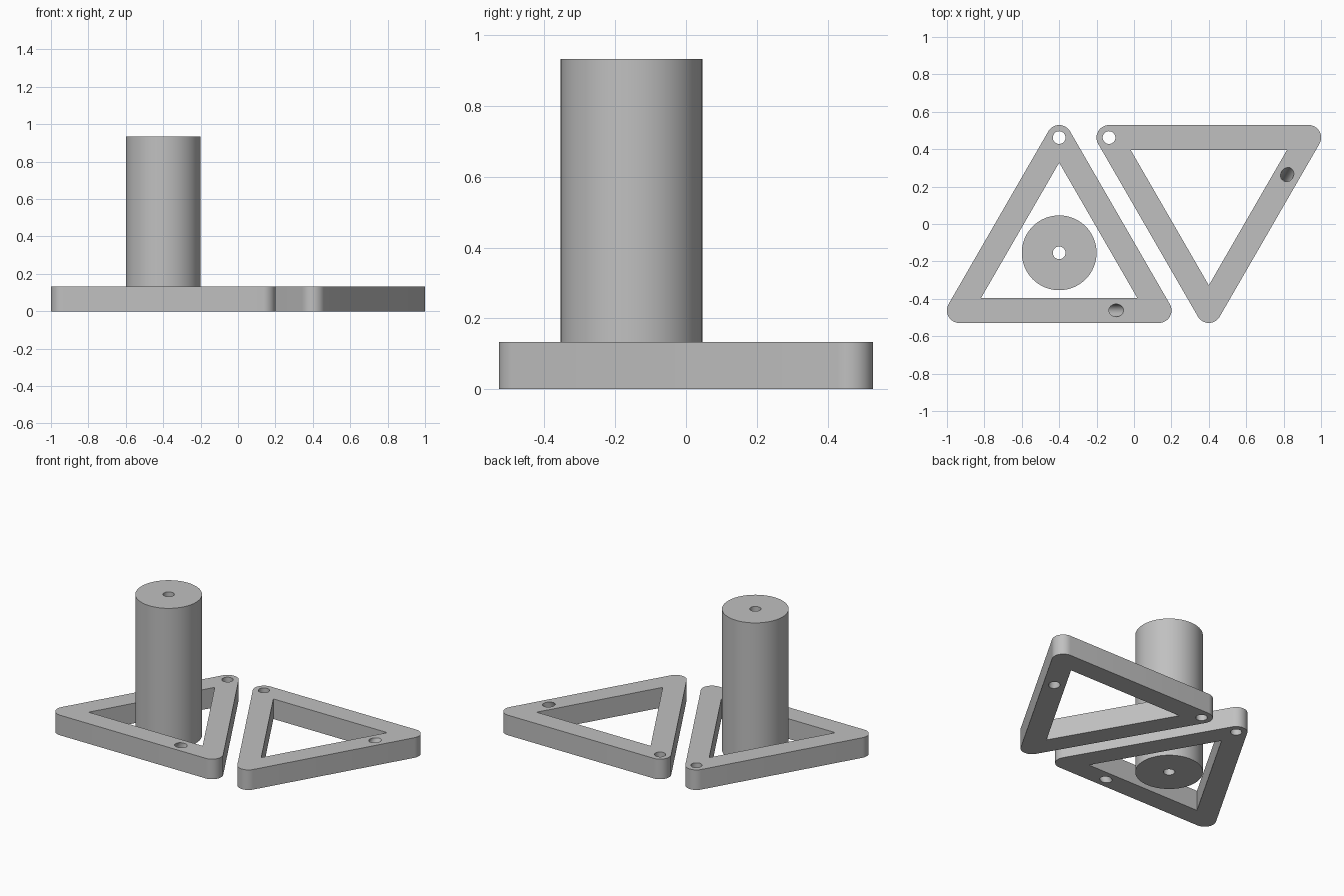
import bpy, bmesh, math
from mathutils import Matrix, Vector

HEIGHT = 0.133      # frame thickness
ROUND = 0.067       # half the bar width and corner radius
HOLE = 0.034        # pin hole radius
CORNER = 0.616      # centre of frame to corner pin

cube = bpy.data.objects.get("Cube")
if cube:
    bpy.data.objects.remove(cube, do_unlink=True)

grey = bpy.data.materials.new("plain grey")
grey.use_nodes = True
grey.diffuse_color = (0.53, 0.53, 0.53, 1)
grey.node_tree.nodes["Principled BSDF"].inputs["Base Color"].default_value = grey.diffuse_color


def add_object(name, bm):
    mesh = bpy.data.meshes.new(name)
    bmesh.ops.recalc_face_normals(bm, faces=bm.faces)
    bm.to_mesh(mesh)
    bm.free()
    mesh.materials.append(grey)
    obj = bpy.data.objects.new(name, mesh)
    bpy.context.collection.objects.link(obj)
    return obj


def prism(name, outline, bottom, top):
    bm = bmesh.new()
    face = bm.faces.new([bm.verts.new((x, y, bottom)) for x, y in outline])
    extruded = bmesh.ops.extrude_face_region(bm, geom=[face])["geom"]
    verts = [v for v in extruded if isinstance(v, bmesh.types.BMVert)]
    bmesh.ops.translate(bm, verts=verts, vec=(0, 0, top - bottom))
    return add_object(name, bm)


def cylinder(name, radius, depth, matrix, segments=32):
    bm = bmesh.new()
    bmesh.ops.create_cone(bm, cap_ends=True, segments=segments, radius1=radius,
                          radius2=radius, depth=depth, matrix=matrix)
    return add_object(name, bm)


def polar(radius, degrees):
    a = math.radians(degrees)
    return Vector((radius * math.cos(a), radius * math.sin(a)))


def cut(obj, cutters):
    # Bake the cuts, then discard the cutters
    for cutter in cutters:
        cutter.hide_render = True
        mod = obj.modifiers.new("cut", 'BOOLEAN')
        mod.operation = 'DIFFERENCE'
        mod.solver = 'EXACT'
        mod.object = cutter
    graph = bpy.context.evaluated_depsgraph_get()
    mesh = bpy.data.meshes.new_from_object(obj.evaluated_get(graph))
    obj.modifiers.clear()
    obj.data = mesh
    for cutter in cutters:
        bpy.data.objects.remove(cutter, do_unlink=True)
    bpy.ops.object.select_all(action='DESELECT')
    obj.select_set(True)
    bpy.context.view_layer.objects.active = obj
    bpy.ops.object.shade_smooth_by_angle(angle=math.radians(30))


def triangle_frame(name, x, y, turn):
    # Rounded outer triangle, sharp inner opening
    outline = [polar(CORNER, c) + polar(ROUND, c - 60 + step * 10)
               for c in (90, 210, 330) for step in range(13)]
    frame = prism(name, outline, 0, HEIGHT)
    inner = [polar(CORNER - 2 * ROUND, c) for c in (90, 210, 330)]
    opening = prism("opening_cutter", inner, -0.1, HEIGHT + 0.1)

    # Upright pin hole at one corner
    pin = cylinder("pin_cutter", HOLE, 0.5, Matrix.Translation((0, CORNER, 0)))

    # Leaning hole a quarter of the way along the opposite bar
    spot = polar(CORNER, 330).lerp(polar(CORNER, 210), 0.25)
    lean = Matrix.Translation((spot.x, spot.y, HEIGHT / 2)) @ Matrix.Rotation(math.radians(30), 4, 'Y')
    slanted = cylinder("slanted_cutter", HOLE, 0.5, lean)

    cut(frame, [opening, pin, slanted])
    frame.data.transform(Matrix.Translation((x, y, 0)) @ Matrix.Rotation(math.radians(turn), 4, 'Z'))


triangle_frame("right_triangle_frame", -0.4, -0.154, 0)
triangle_frame("left_triangle_frame", 0.4, 0.154, 60)

# Tall post with a bore through its axis
post = cylinder("post", 0.2, 0.933, Matrix.Translation((-0.4, -0.154, 0.4665)), 64)
bore = cylinder("bore_cutter", HOLE, 2, Matrix.Translation((-0.4, -0.154, 0.4665)))
cut(post, [bore])
